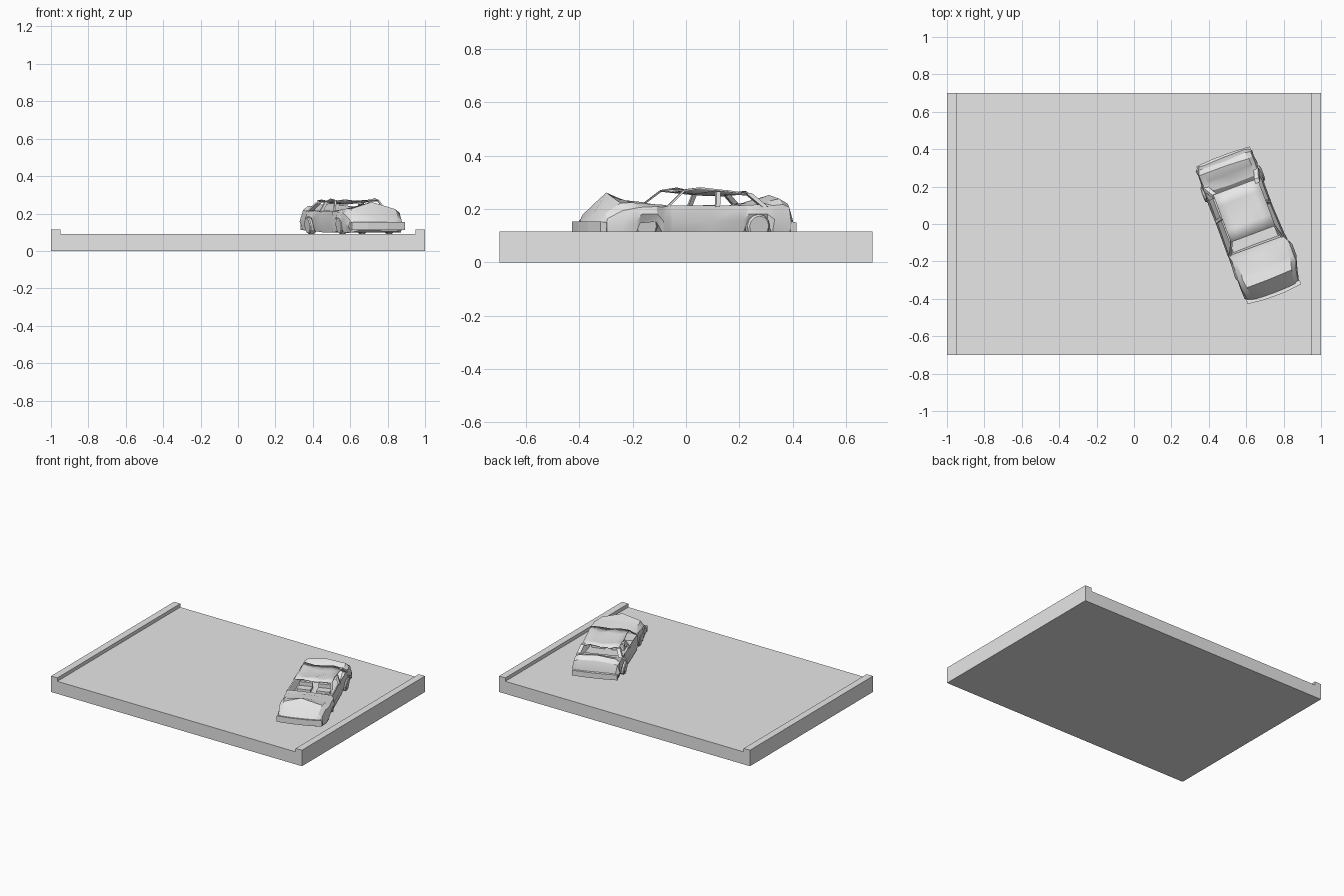
import bpy, bmesh, math, random
from mathutils import Vector, Matrix

if "Cube" in bpy.data.objects:
    bpy.data.objects.remove(bpy.data.objects["Cube"])

random.seed(4)
grey = bpy.data.materials.new("plain grey")
grey.diffuse_color = (0.8, 0.8, 0.8, 1)
grey.use_nodes = True
grey.node_tree.nodes["Principled BSDF"].inputs["Base Color"].default_value = grey.diffuse_color
# the car frame: +y is its tail, x its right-hand side in the top view
CAR = Matrix.Translation((0.61, -0.005, 0)) @ Matrix.Rotation(math.radians(20.5), 4, 'Z')


def make(name, verts, faces, matrix=CAR, smooth=False):
    me = bpy.data.meshes.new(name)
    me.from_pydata([matrix @ Vector(v) for v in verts], [], faces)
    bm = bmesh.new()
    bm.from_mesh(me)
    bmesh.ops.recalc_face_normals(bm, faces=bm.faces)
    bm.to_mesh(me)
    bm.free()
    me.materials.append(grey)
    ob = bpy.data.objects.new(name, me)
    bpy.context.collection.objects.link(ob)
    if smooth:
        bpy.ops.object.select_all(action='DESELECT')
        ob.select_set(True)
        bpy.context.view_layer.objects.active = ob
        bpy.ops.object.shade_smooth_by_angle(angle=math.radians(25))
    return ob


def loft(name, rings, matrix=CAR, smooth=False):
    """Skin a list of closed rings and cap both ends."""
    n, verts = len(rings[0]), [p for r in rings for p in r]
    faces = [(i * n + j, i * n + (j + 1) % n, (i + 1) * n + (j + 1) % n, (i + 1) * n + j)
             for i in range(len(rings) - 1) for j in range(n)]
    faces += [tuple(range(n)), tuple(range(len(verts) - n, len(verts)))]
    return make(name, verts, faces, matrix, smooth)


def box(name, lo, hi):
    ring = lambda y: [(lo[0], y, lo[2]), (hi[0], y, lo[2]), (hi[0], y, hi[2]), (lo[0], y, hi[2])]
    return loft(name, [ring(lo[1]), ring(hi[1])])


def beam(name, a, b, t=0.006):
    ring = lambda p: [(p[0] - t, p[1] - t, p[2]), (p[0] + t, p[1] - t, p[2]),
                      (p[0] + t, p[1] + t, p[2]), (p[0] - t, p[1] + t, p[2])]
    return loft(name, [ring(a), ring(b)])


def bulge(x, y):
    """Right front fender is pushed outward."""
    return 0.028 * max(0, 1 - abs(y + 0.22) / 0.13) if x > 0.1 else 0


# road slab with a curb along both ends
half = [(1, 0), (1, 0.115), (0.95, 0.115), (0.95, 0.09)]
prof = half + [(-x, z) for x, z in reversed(half)]
loft("road_slab", [[(x, y, z) for x, z in prof] for y in (-0.7, 0.7)], Matrix())

# crumpled body shell: y, half width, lower edge, belt, inner top, centre top
stations = [
    (-0.388, 0.125, 0.108, 0.145, 0.150, 0.150),
    (-0.365, 0.152, 0.100, 0.165, 0.180, 0.185),
    (-0.310, 0.160, 0.100, 0.195, 0.225, 0.260),
    (-0.262, 0.162, 0.103, 0.205, 0.225, 0.243),
    (-0.240, 0.162, 0.150, 0.205, 0.222, 0.236),
    (-0.178, 0.162, 0.152, 0.208, 0.220, 0.224),
    (-0.152, 0.162, 0.105, 0.210, 0.217, 0.220),
    (-0.122, 0.162, 0.100, 0.212, 0.216, 0.218),
    (-0.110, 0.162, 0.100, 0.212, 0.170, 0.165),
    (0.050, 0.160, 0.100, 0.214, 0.170, 0.165),
    (0.178, 0.160, 0.105, 0.214, 0.180, 0.180),
    (0.196, 0.162, 0.150, 0.214, 0.180, 0.180),
    (0.235, 0.162, 0.155, 0.214, 0.217, 0.215),
    (0.276, 0.162, 0.150, 0.216, 0.222, 0.220),
    (0.296, 0.162, 0.108, 0.216, 0.228, 0.234),
    (0.335, 0.162, 0.110, 0.215, 0.238, 0.252),
    (0.365, 0.158, 0.112, 0.208, 0.218, 0.220),
    (0.382, 0.150, 0.118, 0.158, 0.160, 0.160)]
rings = []
for y, w, low, belt, top, mid in stations:
    side = [(w * 0.92, low), (w, (low + belt) / 2), (w * 0.94, belt), (w * 0.78, top)]
    ring = side + [(0, mid)] + [(-x, z) for x, z in reversed(side)]
    j = 0.005 if y < -0.12 or y > 0.22 else 0.002
    rings.append([(x + bulge(x, y) + random.uniform(-j, j), y + random.uniform(-j, j) * 0.8,
                   z + random.uniform(-j, j) * 0.6) for x, z in ring])
loft("body_shell", rings, smooth=True)

# bent bumpers
for name, y, bow in (("front_bumper", -0.384, -0.016), ("rear_bumper", 0.378, 0.010)):
    loft(name, [[(x, y + bow * (1 - abs(x) / 0.15) + d, z)
                 for d, z in ((-0.012, 0.112), (0.012, 0.112), (0.012, 0.150), (-0.012, 0.154))]
                for x in (-0.15, -0.06, 0.05, 0.155)])

# caved-in roof sheet
nx, ny = 4, 4
verts = []
for i in range(ny + 1):
    for k in range(nx + 1):
        s, t = k / nx * 2 - 1, i / ny
        dent = 0.012 * (1 - s * s) * math.sin(math.pi * t)
        verts.append((s * 0.126 + 0.008, -0.055 + 0.27 * t,
                      0.274 - dent - 0.012 * t * t + random.uniform(-0.007, 0.009)))
quads = [(i * (nx + 1) + k, i * (nx + 1) + k + 1, (i + 1) * (nx + 1) + k + 1, (i + 1) * (nx + 1) + k)
         for i in range(ny) for k in range(nx)]
roof = make("roof", verts, quads, smooth=True)
mod = roof.modifiers.new("thickness", 'SOLIDIFY')
mod.thickness = 0.006

# window pillars and rear quarter posts on both sides
for s, tag in ((-1, "left"), (1, "right")):
    beam("front_pillar_" + tag, (s * 0.148, -0.125, 0.208), (s * 0.122 + 0.008, -0.05, 0.27), 0.005)
    beam("middle_pillar_" + tag, (s * 0.150, 0.075, 0.208), (s * 0.122 + 0.008, 0.085, 0.265), 0.008)
    beam("rear_pillar_" + tag, (s * 0.146, 0.265, 0.208), (s * 0.120 + 0.008, 0.205, 0.26), 0.012)
    # wheels, with the rear ones knocked slightly outward
    for y, out, end in ((-0.21, 0.0, "front"), (0.235, 0.012, "rear")):
        r, x0 = 0.045, s * (0.137 + out)
        loft(f"{end}_wheel_{tag}", [[(x0 + dx + s * 0.1 * r * math.sin(a), y + q * r * math.cos(a),
                                      0.1355 + q * r * math.sin(a))
                                     for a in [math.tau * k / 12 for k in range(12)]]
                                    for dx, q in ((-0.02, 0.9), (-0.014, 1), (0.014, 1), (0.02, 0.85))])
    # seats
    box("seat_" + tag, (s * 0.065 - 0.045, -0.02, 0.165), (s * 0.065 + 0.045, 0.05, 0.185))
    box("seat_back_" + tag, (s * 0.065 - 0.045, 0.035, 0.165), (s * 0.065 + 0.045, 0.055, 0.212))
